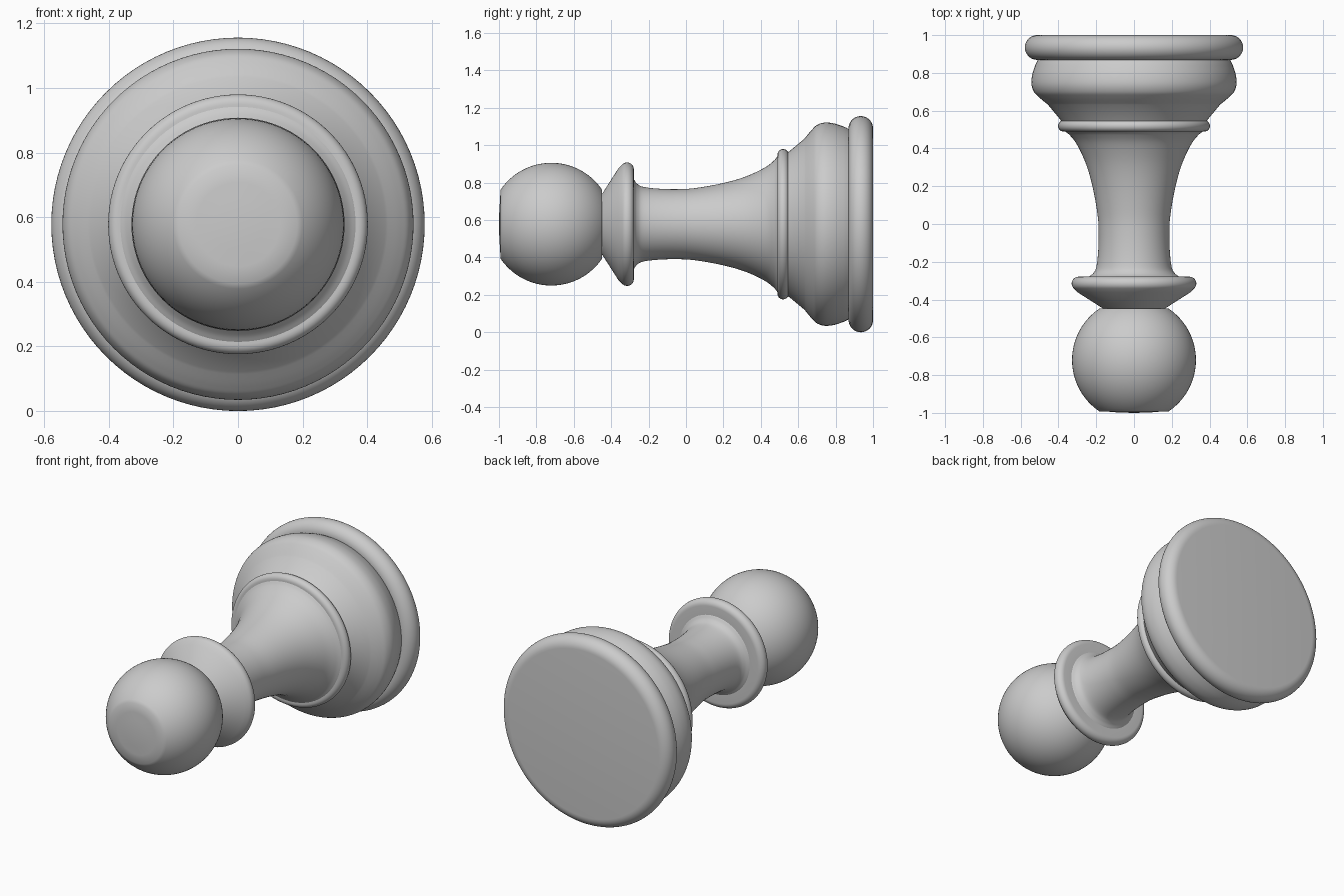
import bpy, bmesh
from math import sin, cos, pi, radians
from mathutils import Vector

if "Cube" in bpy.data.objects:
    bpy.data.objects.remove(bpy.data.objects["Cube"])

AXIS_Z = 0.578   # height of the lying turning axis
SIDES = 96


def arc(cy, cr, ry, rr, a0, a1, n=12):
    """Elliptical arc of (y, radius) points; 0 deg points outward, 90 toward +y."""
    angles = [radians(a0 + (a1 - a0) * i / n) for i in range(n + 1)]
    return [(cy + ry * sin(a), cr + rr * cos(a)) for a in angles]


def smooth(pts, n=6):
    """Catmull-Rom curve through the profile points."""
    v = [Vector(p) for p in pts]
    v = [2 * v[0] - v[1]] + v + [2 * v[-1] - v[-2]]
    out = []
    for a, b, c, d in zip(v, v[1:], v[2:], v[3:]):
        for i in range(n):
            t = i / n
            out.append(tuple(0.5 * (2 * b + (c - a) * t + (2 * a - 5 * b + 4 * c - d) * t**2
                                    + (3 * b - a - 3 * c + d) * t**3)))
    return out + [tuple(v[-2])]


def lathe(name, profile):
    """Spin a (y, radius) profile about the y axis."""
    bm = bmesh.new()
    verts = [bm.verts.new((r, y, 0)) for y, r in profile]
    edges = [bm.edges.new(p) for p in zip(verts, verts[1:])]
    bmesh.ops.spin(bm, geom=verts + edges, cent=(0, 0, 0), axis=(0, 1, 0),
                   angle=2 * pi, steps=SIDES)
    bmesh.ops.remove_doubles(bm, verts=bm.verts, dist=1e-5)
    bmesh.ops.recalc_face_normals(bm, faces=bm.faces)
    # Profiles run from the head toward the base: make the sides face outward
    if sum(f.normal.dot(Vector((f.calc_center_median().x, 0, f.calc_center_median().z)))
           * f.calc_area() for f in bm.faces) < 0:
        bmesh.ops.reverse_faces(bm, faces=bm.faces)
    me = bpy.data.meshes.new(name)
    bm.to_mesh(me)
    bm.free()
    ob = bpy.data.objects.new(name, me)
    ob.location.z = AXIS_Z
    bpy.context.collection.objects.link(ob)
    bpy.context.view_layer.objects.active = ob
    ob.select_set(True)
    bpy.ops.object.shade_smooth_by_angle(angle=radians(35))
    ob.select_set(False)


# Ball head, slightly flattened at the tip
lathe("ball_head", [(-1.0, 0), (-0.998, 0.08), (-0.994, 0.13)]
      + arc(-0.72, 0, 0.328, 0.328, -56, 56, 32) + [(-0.448, 0.15)])

# Collar: cone, rounded lip and flat underside
lathe("collar", [(-0.45, 0.16), (-0.362, 0.298)]
      + arc(-0.315, 0.294, 0.036, 0.036, -50, 90) + [(-0.279, 0.24)])

# Flared stem
lathe("stem", smooth([(-0.279, 0.24), (-0.262, 0.217), (-0.23, 0.2), (-0.15, 0.19),
                      (-0.05, 0.187), (0.05, 0.193), (0.2, 0.22), (0.32, 0.255),
                      (0.42, 0.302), (0.47, 0.34), (0.492, 0.368)]))

# Thin ring under the stem
lathe("stem_ring", [(0.489, 0.36)] + arc(0.519, 0.372, 0.03, 0.03, -90, 90)
      + [(0.549, 0.365)])

# Bulging base body
lathe("base_body", [(0.545, 0.385)] + [(0.555, 0.392), (0.632, 0.456)]
      + smooth([(0.632, 0.456), (0.672, 0.504), (0.70, 0.53), (0.74, 0.543),
                (0.79, 0.539), (0.84, 0.523), (0.872, 0.508)]))

# Foot rim with flat bottom
lathe("foot_rim", [(0.869, 0.49)] + arc(0.9345, 0.512, 0.0655, 0.066, -90, 90, 18)
      + [(1.0, 0)])
